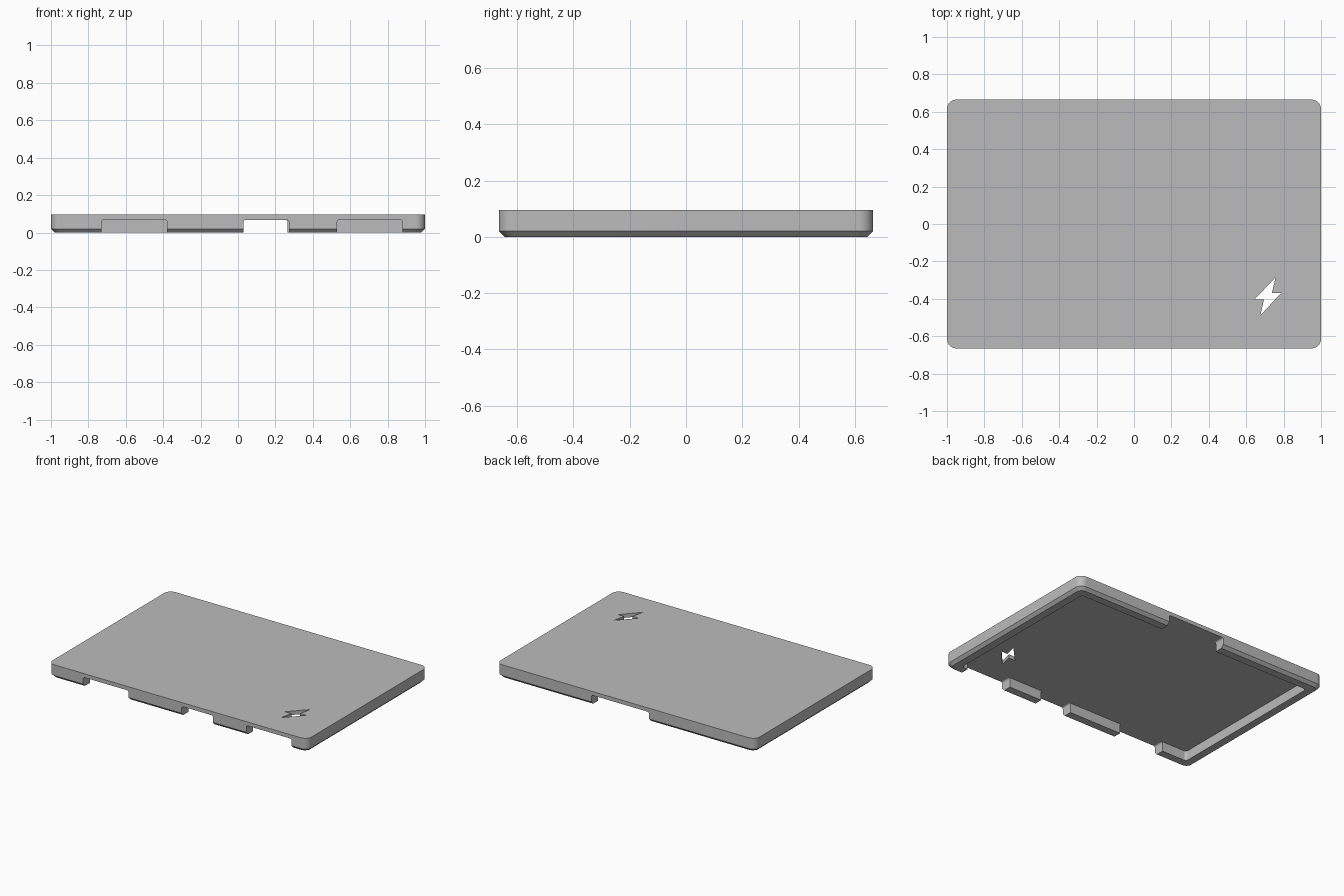
import bpy, bmesh, math
from mathutils import Vector

if "Cube" in bpy.data.objects:
    bpy.data.objects.remove(bpy.data.objects["Cube"], do_unlink=True)

HALF_X, HALF_Y, HEIGHT = 1.0, 0.665, 0.095
CEILING, WALL, CHAMFER, RADIUS = 0.068, 0.075, 0.02, 0.05

grey = bpy.data.materials.new("plain grey")
grey.use_nodes = True
grey.diffuse_color = (0.5, 0.5, 0.5, 1)
grey.node_tree.nodes["Principled BSDF"].inputs["Base Color"].default_value = (0.5, 0.5, 0.5, 1)


def make_object(name, bm):
    bmesh.ops.recalc_face_normals(bm, faces=bm.faces)
    mesh = bpy.data.meshes.new(name)
    bm.to_mesh(mesh)
    bm.free()
    mesh.materials.append(grey)
    obj = bpy.data.objects.new(name, mesh)
    bpy.context.collection.objects.link(obj)
    return obj


def rounded_ring(bm, inset, radius, z, steps=10):
    cx, cy = HALF_X - inset - radius, HALF_Y - inset - radius
    ring = []
    for q, (sx, sy) in enumerate([(1, 1), (-1, 1), (-1, -1), (1, -1)]):
        for i in range(steps + 1):
            a = math.pi / 2 * (q + i / steps)
            ring.append(bm.verts.new((sx * cx + radius * math.cos(a),
                                      sy * cy + radius * math.sin(a), z)))
    return ring


def prism(name, points, offset):
    bm = bmesh.new()
    face = bm.faces.new([bm.verts.new(p) for p in points])
    moved = bmesh.ops.extrude_face_region(bm, geom=[face])["geom"]
    bmesh.ops.translate(bm, vec=Vector(offset),
                        verts=[v for v in moved if isinstance(v, bmesh.types.BMVert)])
    obj = make_object(name, bm)
    obj.hide_render = True
    return obj


# Tray lid: flat top, chamfered lower rim, hollow underside
bm = bmesh.new()
rings = [rounded_ring(bm, *r) for r in [
    (0, RADIUS, HEIGHT), (0, RADIUS, CHAMFER), (CHAMFER, 0.04, 0),
    (WALL, 0.02, 0), (WALL, 0.02, CEILING)]]
for a, b in zip(rings, rings[1:]):
    for i in range(len(a)):
        j = (i + 1) % len(a)
        bm.faces.new((a[i], a[j], b[j], b[i]))
bm.faces.new(rings[0])
bm.faces.new(rings[-1])
lid = make_object("lid", bm)


# Notches through the front and back rims, with rounded upper corners
def notch(name, x0, x1, side):
    r, y = 0.012, side * (HALF_Y - WALL - 0.02)
    pts = [(x0, y, -0.1), (x1, y, -0.1)]
    for cx, start in ((x1 - r, 0), (x0 + r, math.pi / 2)):
        for i in range(5):
            a = start + math.pi / 2 * i / 4
            pts.append((cx + r * math.cos(a), y, CEILING - r + r * math.sin(a)))
    return prism(name, pts, (0, side * 0.2, 0))


cutters = [notch("notch_cutter", *n) for n in [
    (-0.73, -0.38, -1), (0.03, 0.272, -1), (0.53, 0.88, -1), (-0.18, 0.265, 1)]]

# Zigzag window in the top plate
zigzag = [(0.757, -0.285), (0.645, -0.403), (0.695, -0.403),
          (0.675, -0.49), (0.785, -0.37), (0.737, -0.37)]
cutters.append(prism("zigzag_cutter", [(x, y, 0.03) for x, y in zigzag], (0, 0, 0.2)))

bpy.ops.object.select_all(action="DESELECT")
bpy.context.view_layer.objects.active = lid
lid.select_set(True)
for cutter in cutters:
    mod = lid.modifiers.new("cut", "BOOLEAN")
    mod.operation, mod.solver, mod.object = "DIFFERENCE", "EXACT", cutter
    bpy.ops.object.modifier_apply(modifier=mod.name)
    bpy.data.objects.remove(cutter, do_unlink=True)

bpy.ops.object.shade_smooth_by_angle(angle=math.radians(30))
